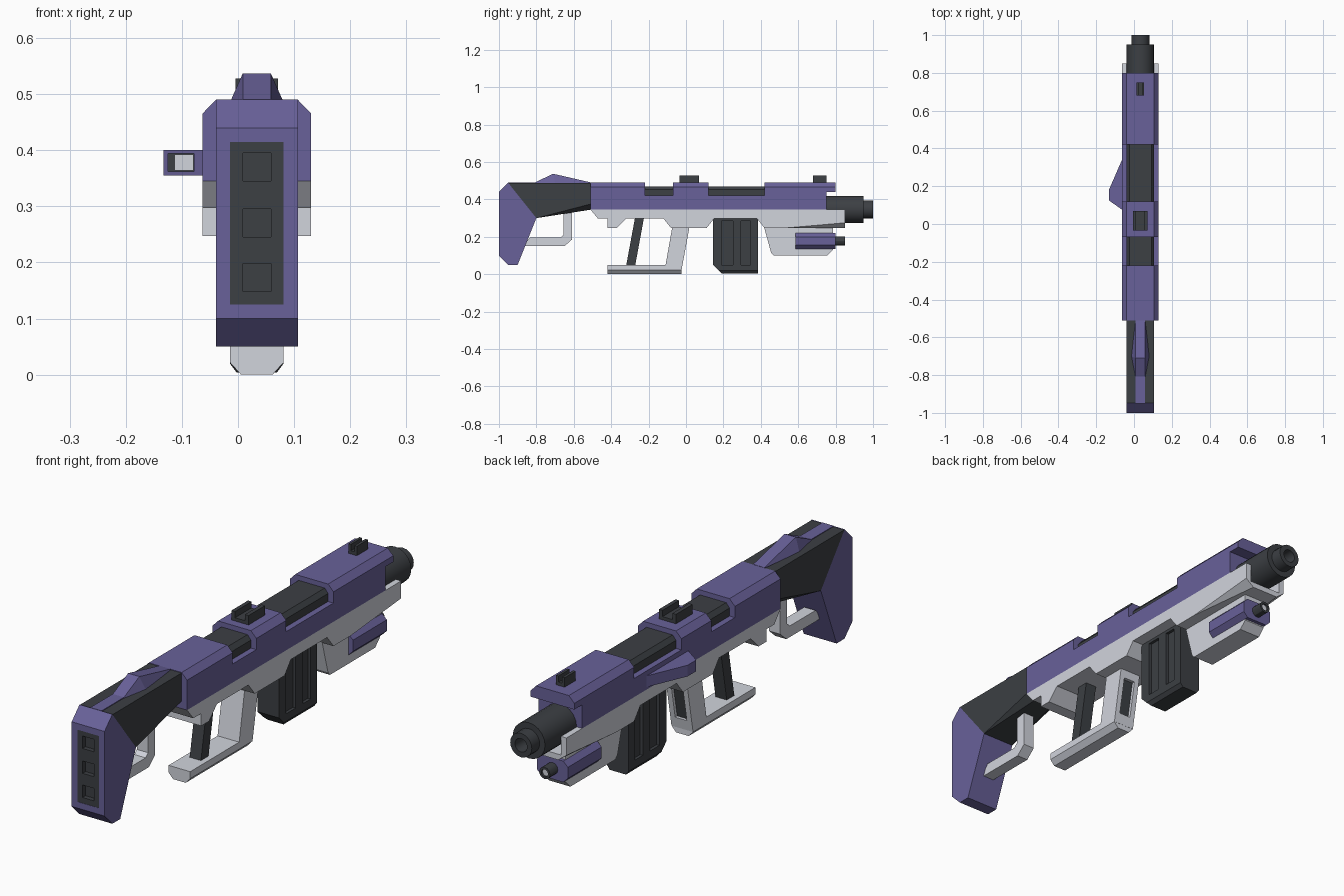
import bpy, bmesh, math
from mathutils import Matrix, Vector

if "Cube" in bpy.data.objects:
    bpy.data.objects.remove(bpy.data.objects["Cube"])

CX = 0.0335  # the gun's own middle plane


def material(name, rgb):
    m = bpy.data.materials.new(name)
    m.diffuse_color = (*rgb, 1)
    m.use_nodes = True
    m.node_tree.nodes["Principled BSDF"].inputs["Base Color"].default_value = m.diffuse_color
    return m


PURPLE = material("purple", (0.14, 0.12, 0.32))
DARK = material("dark", (0.045, 0.05, 0.057))
LIGHT = material("light", (0.64, 0.66, 0.72))


def finish(name, bm, mat):
    bmesh.ops.recalc_face_normals(bm, faces=bm.faces)
    bmesh.ops.translate(bm, verts=bm.verts, vec=(CX, 0, 0))
    me = bpy.data.meshes.new(name)
    bm.to_mesh(me)
    bm.free()
    ob = bpy.data.objects.new(name, me)
    bpy.context.collection.objects.link(ob)
    if mat:
        me.materials.append(mat)
    return ob


def hull(name, pts, mat=None, mirror=True):
    """Convex part from corner points, mirrored over the middle plane."""
    bm = bmesh.new()
    for x, y, z in pts:
        bm.verts.new((x, y, z))
        if mirror:
            bm.verts.new((-x, y, z))
    r = bmesh.ops.convex_hull(bm, input=bm.verts)
    junk = [v for v in r["geom_interior"] + r["geom_unused"] if isinstance(v, bmesh.types.BMVert)]
    bmesh.ops.delete(bm, geom=list(set(junk)), context='VERTS')
    bmesh.ops.dissolve_limit(bm, angle_limit=0.01, verts=bm.verts, edges=bm.edges)
    return finish(name, bm, mat)


def box(name, x0, x1, y0, y1, z0, z1, mat=None):
    return hull(name, [(x, y, z) for x in (x0, x1) for y in (y0, y1) for z in (z0, z1)], mat, False)


def side(name, pts, w, mat=None):
    """Side outline (y, z) extruded to half width w."""
    bm = bmesh.new()
    f = bm.faces.new([bm.verts.new((-w, y, z)) for y, z in pts])
    r = bmesh.ops.extrude_face_region(bm, geom=[f])
    vs = [v for v in r["geom"] if isinstance(v, bmesh.types.BMVert)]
    bmesh.ops.translate(bm, verts=vs, vec=(2 * w, 0, 0))
    return finish(name, bm, mat)


def lathe(name, prof, z, mat, n=20):
    """(radius, y) outline turned about a lengthwise axis at height z."""
    bm = bmesh.new()
    rings = [[bm.verts.new((r * math.cos(2 * math.pi * i / n), y, z + r * math.sin(2 * math.pi * i / n)))
              for i in range(n)] for r, y in prof]
    for a, b in zip(rings, rings[1:]):
        for i in range(n):
            bm.faces.new((a[i], a[(i + 1) % n], b[(i + 1) % n], b[i]))
    bm.faces.new(rings[0])
    bm.faces.new(rings[-1])
    ob = finish(name, bm, mat)
    bpy.context.view_layer.objects.active = ob
    ob.select_set(True)
    bpy.ops.object.shade_smooth_by_angle(angle=math.radians(30))
    ob.select_set(False)
    return ob


def cut(ob, *cutters):
    for c in cutters:
        m = ob.modifiers.new("cut", 'BOOLEAN')
        m.operation, m.solver, m.object = 'DIFFERENCE', 'EXACT', c
        bpy.context.view_layer.objects.active = ob
        bpy.ops.object.modifier_apply(modifier=m.name)
        bpy.data.objects.remove(c)


# Upper receiver with chamfered top, two side-open recesses and a front overhang
upper = hull("upper_receiver", [(x, y, z) for y in (-0.51, 0.80)
                                for x, z in ((0.097, 0.345), (0.097, 0.465), (0.073, 0.49))], PURPLE)
recesses = ((-0.22, -0.07), (0.12, 0.42))
cut(upper, *[box("cutter", -0.2, 0.2, a, b, 0.42, 0.6) for a, b in recesses],
    box("cutter", -0.2, 0.2, 0.75, 0.9, 0.2, 0.44))
for i, (a, b) in enumerate(recesses):
    hull(f"top_rail_{i}", [(x, y, z) for y in (a, b)
                           for x, z in ((0.073, 0.415), (0.073, 0.452), (0.058, 0.47))], DARK)

# Lower receiver and its front channel around the barrel
side("lower_receiver", [(-0.51, 0.345), (-0.47, 0.297), (-0.42, 0.297), (-0.42, 0.247), (-0.37, 0.247),
                        (-0.32, 0.297), (-0.12, 0.297), (-0.08, 0.247), (0.11, 0.247), (0.15, 0.297),
                        (0.38, 0.297), (0.42, 0.247), (0.44, 0.247), (0.44, 0.345)], 0.097, LIGHT)
fore = hull("front_channel", [(0.097, 0.44, 0.345), (0.097, 0.44, 0.247), (0.097, 0.53, 0.247),
                              (0.097, 0.85, 0.345), (0.097, 0.85, 0.275), (0.06, 0.85, 0.247)], LIGHT)
cut(fore, box("cutter", -0.0735, 0.0735, 0.752, 0.9, 0.27, 0.4))

# Barrel with hollow muzzle
lathe("barrel", [(0.072, 0.74), (0.072, 0.95), (0.048, 0.95), (0.048, 1.0), (0.027, 1.0), (0.027, 0.93)],
      0.347, DARK)

# Stock: dark neck, butt, back pad with three pockets
hull("stock_neck", [(0.073, -0.95, 0.488), (0.073, -0.80, 0.30), (0.073, -0.51, 0.488),
                    (0.073, -0.51, 0.375), (0.04, -0.51, 0.345)], DARK)
butt = side("stock_butt", [(-1, 0.10), (-0.95, 0.05), (-0.90, 0.05), (-0.80, 0.30), (-0.95, 0.49), (-1, 0.44)],
            0.073, PURPLE)
cut(butt, box("cutter", -0.048, 0.048, -1.1, -0.975, 0.125, 0.415))
pad = box("butt_pad", -0.048, 0.048, -0.999, -0.97, 0.125, 0.415, DARK)
cut(pad, *[box("cutter", -0.025, 0.025, -1.1, -0.98, z - 0.025, z + 0.025) for z in (0.173, 0.27, 0.37)])

# Cheek rest and the strip behind it
hull("cheek_rest", [(0.025, -0.82, 0.485), (0.048, -0.70, 0.485), (0.025, -0.51, 0.485),
                    (0.025, -0.80, 0.492), (0.025, -0.71, 0.537), (0.025, -0.51, 0.491)], PURPLE)
box("stock_strip", -0.025, 0.025, -0.95, -0.79, 0.47, 0.491, PURPLE)

# Rear loop under the stock
side("stock_loop", [(-0.875, 0.15), (-0.65, 0.15), (-0.61, 0.185), (-0.61, 0.335), (-0.655, 0.33),
                    (-0.655, 0.21), (-0.67, 0.195), (-0.835, 0.195)], 0.025, LIGHT)

# Grip guard: base bar, slotted front post, slanted dark bar
hull("guard_base", [(x, y, z) for y in (-0.42, -0.025)
                    for x, z in ((0.048, 0.05), (0.048, 0.022), (0.028, 0.0))], LIGHT)
post = side("guard_post", [(-0.11, 0.045), (-0.024, 0.022), (0.02, 0.26), (-0.072, 0.26)], 0.048, LIGHT)
cut(post, hull("cutter", [(0.026, -0.035, 0.065), (0.026, 0.1, 0.065),
                          (0.026, -0.008, 0.215), (0.026, 0.1, 0.215)]))
hull("post_inset", [(0.027, -0.05, 0.06), (0.027, -0.03, 0.06),
                    (0.027, -0.02, 0.22), (0.027, 0.0, 0.22)], DARK)
side("grip_bar", [(-0.32, 0.045), (-0.272, 0.045), (-0.225, 0.30), (-0.273, 0.30)], 0.025, DARK)

# Magazine with grooved sides
mag = hull("magazine", [(0.048, 0.145, 0.31), (0.048, 0.145, 0.05), (0.048, 0.175, 0.02), (0.036, 0.19, 0.004),
                        (0.048, 0.385, 0.31), (0.048, 0.385, 0.02), (0.036, 0.385, 0.004)], DARK)
for s in (-1, 1):
    x0, x1 = sorted((s * 0.036, s * 0.1))
    cut(mag, *[box("cutter", x0, x1, a, b, 0.05, 0.285) for a, b in ((0.19, 0.25), (0.295, 0.345))])

# Under-barrel block with light housing and lamp
side("fore_grip", [(0.415, 0.26), (0.455, 0.115), (0.468, 0.10), (0.755, 0.10), (0.785, 0.13), (0.785, 0.26)],
     0.048, LIGHT)
hull("lamp_housing", [(0.068, 0.585, 0.155), (0.068, 0.585, 0.20), (0.048, 0.585, 0.135), (0.048, 0.585, 0.22),
                      (0.068, 0.80, 0.155), (0.068, 0.80, 0.20), (0.048, 0.80, 0.135), (0.048, 0.80, 0.22)], PURPLE)
lathe("lamp", [(0.024, 0.79), (0.024, 0.85), (0.015, 0.85), (0.015, 0.835)], 0.178, DARK, 12)
lathe("lamp_lens", [(0.015, 0.83), (0.015, 0.842)], 0.178, LIGHT, 12)

# Side fin on the left with a rear-facing opening
fin = hull("side_fin", [(x - CX, y, z) for x, y in ((-0.055, 0.36), (-0.133, 0.18), (-0.133, 0.125), (-0.055, 0.07))
                        for z in (0.355, 0.40)], PURPLE, False)
cut(fin, box("cutter", -0.125 - CX, -0.078 - CX, 0.0, 0.145, 0.362, 0.394))
box("fin_inset", -0.113 - CX, -0.079 - CX, 0.13, 0.147, 0.364, 0.392, LIGHT)
box("fin_inset_back", -0.125 - CX, -0.078 - CX, 0.14, 0.146, 0.362, 0.394, DARK)

# Notched sights
for name, w, y0, y1, notch in (("rear_sight", 0.038, -0.035, 0.07, 0.022), ("front_sight", 0.019, 0.68, 0.75, 0.008)):
    sight = box(name, -w, w, y0, y1, 0.485, 0.528, DARK)
    cut(sight, box("cutter", -notch, notch, y0 - 0.1, y1 + 0.1, 0.503, 0.6))
